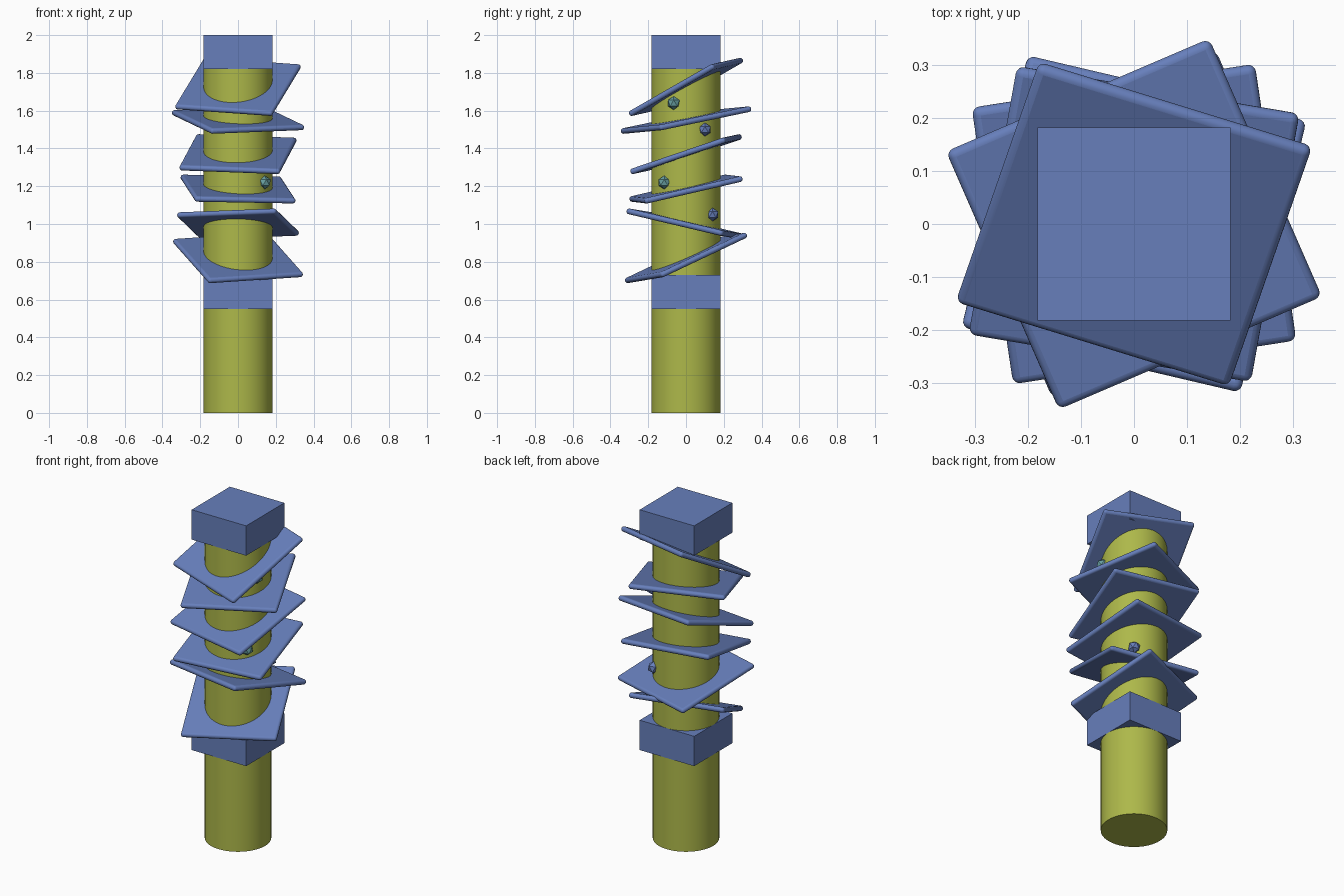
import bpy
import math
from mathutils import Matrix, Vector

if "Cube" in bpy.data.objects:
    bpy.data.objects.remove(bpy.data.objects["Cube"])


def material(name, color):
    m = bpy.data.materials.new(name)
    m.diffuse_color = (*color, 1)
    m.use_nodes = True
    m.node_tree.nodes["Principled BSDF"].inputs["Base Color"].default_value = m.diffuse_color
    return m


BLUE = material("slate blue", (0.135, 0.212, 0.50))
OLIVE = material("yellow green", (0.42, 0.48, 0.068))
TEAL = material("teal", (0.14, 0.35, 0.36))

RADIUS = 0.182      # post radius
PLATE = 0.54        # plate side
THICK = 0.03        # plate thickness


def finish(name, mat):
    ob = bpy.context.object
    ob.name = name
    ob.data.materials.append(mat)
    return ob


def box(name, size, loc, mat):
    bpy.ops.mesh.primitive_cube_add(size=1, location=loc)
    ob = finish(name, mat)
    ob.data.transform(Matrix.Diagonal((*size, 1)))
    return ob


# Round post
bpy.ops.mesh.primitive_cylinder_add(vertices=64, radius=RADIUS, depth=1.9, location=(0, 0, 0.95))
finish("post", OLIVE)
bpy.ops.object.shade_smooth_by_angle(angle=math.radians(35))

# Square collar and cap
for name, z in (("collar", 0.64), ("cap", 1.91)):
    box(name, (2 * RADIUS, 2 * RADIUS, 0.18), (0, 0, z), BLUE)

# Tilted square plates: centre height and two half diagonals
plates = [
    (0.82, (0.335, -0.13, -0.09), (0.15, 0.325, 0.125)),
    (1.00, (0.32, 0.195, -0.05), (-0.195, 0.315, -0.07)),
    (1.185, (0.225, 0.30, 0.055), (-0.305, 0.22, 0.065)),
    (1.37, (0.31, 0.205, 0.075), (-0.22, 0.295, 0.095)),
    (1.55, (0.35, -0.135, -0.04), (0.14, 0.345, 0.06)),
    (1.726, (0.33, 0.145, 0.11), (-0.175, 0.30, 0.145)),
]
for i, (z, a, b) in enumerate(plates):
    a, b = Vector(a).normalized(), Vector(b).normalized()
    normal = a.cross(b).normalized()
    side_x = (a - b).normalized()
    side_y = normal.cross(side_x)
    ob = box(f"plate_{i + 1}", (PLATE, PLATE, THICK), (0, 0, z), BLUE)
    rot = Matrix((side_x, side_y, normal)).transposed()
    ob.rotation_euler = rot.to_euler()
    bevel = ob.modifiers.new("rounded edges", "BEVEL")
    bevel.width = THICK * 0.48
    bevel.segments = 4
    bpy.ops.object.shade_smooth_by_angle(angle=math.radians(35))

# Small faceted studs half sunk in the right side of the post
studs = [(-0.065, 1.64, TEAL), (0.10, 1.50, BLUE), (-0.115, 1.22, TEAL), (0.14, 1.05, BLUE)]
for i, (y, z, mat) in enumerate(studs):
    x = math.sqrt(RADIUS ** 2 - y ** 2)
    bpy.ops.mesh.primitive_ico_sphere_add(subdivisions=1, radius=0.036, location=(x, y, z))
    finish(f"stud_{i + 1}", mat)
